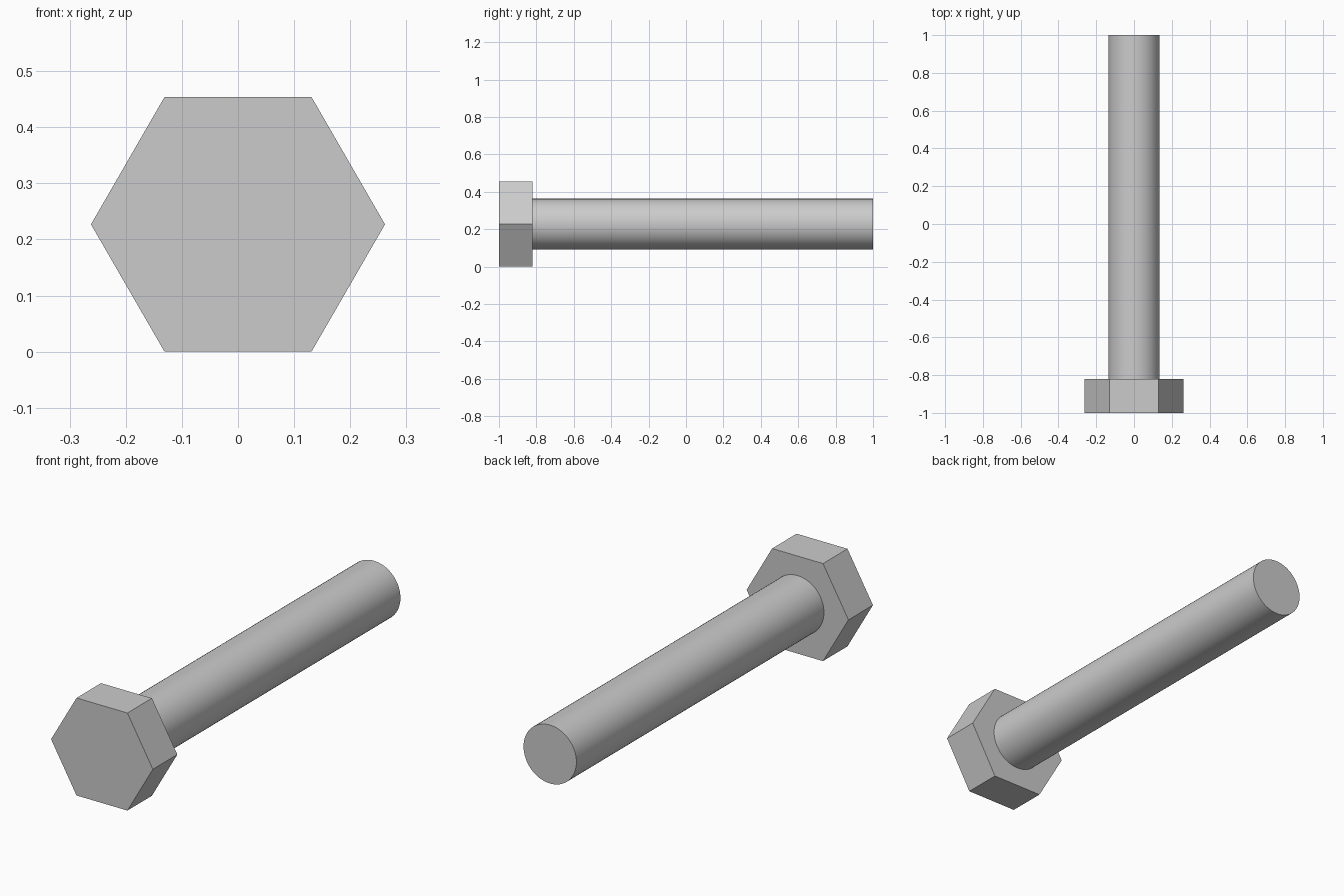
import bpy, bmesh
from math import cos, sin, tau, radians, sqrt

if "Cube" in bpy.data.objects:
    bpy.data.objects.remove(bpy.data.objects["Cube"])

HEAD_R = 0.262                    # centre to corner
AXIS_Z = HEAD_R * sqrt(3) / 2     # head rests on a flat


def prism(name, sides, radius, y0, y1):
    """Regular prism along y, first corner towards +x."""
    bm = bmesh.new()
    ring = [bm.verts.new((radius * cos(tau * i / sides), y0,
                          AXIS_Z + radius * sin(tau * i / sides)))
            for i in range(sides)]
    face = bm.faces.new(ring)
    ext = bmesh.ops.extrude_face_region(bm, geom=[face], use_keep_orig=True)
    moved = [g for g in ext["geom"] if isinstance(g, bmesh.types.BMVert)]
    bmesh.ops.translate(bm, verts=moved, vec=(0, y1 - y0, 0))
    bmesh.ops.recalc_face_normals(bm, faces=bm.faces[:])
    mesh = bpy.data.meshes.new(name)
    bm.to_mesh(mesh)
    bm.free()
    obj = bpy.data.objects.new(name, mesh)
    bpy.context.collection.objects.link(obj)
    return obj


# Hexagonal head
prism("bolt_head", 6, HEAD_R, -1.0, -0.82)

# Round smooth shank
shank = prism("bolt_shank", 64, 0.136, -0.82, 1.0)
bpy.context.view_layer.objects.active = shank
shank.select_set(True)
bpy.ops.object.shade_smooth_by_angle(angle=radians(30))
